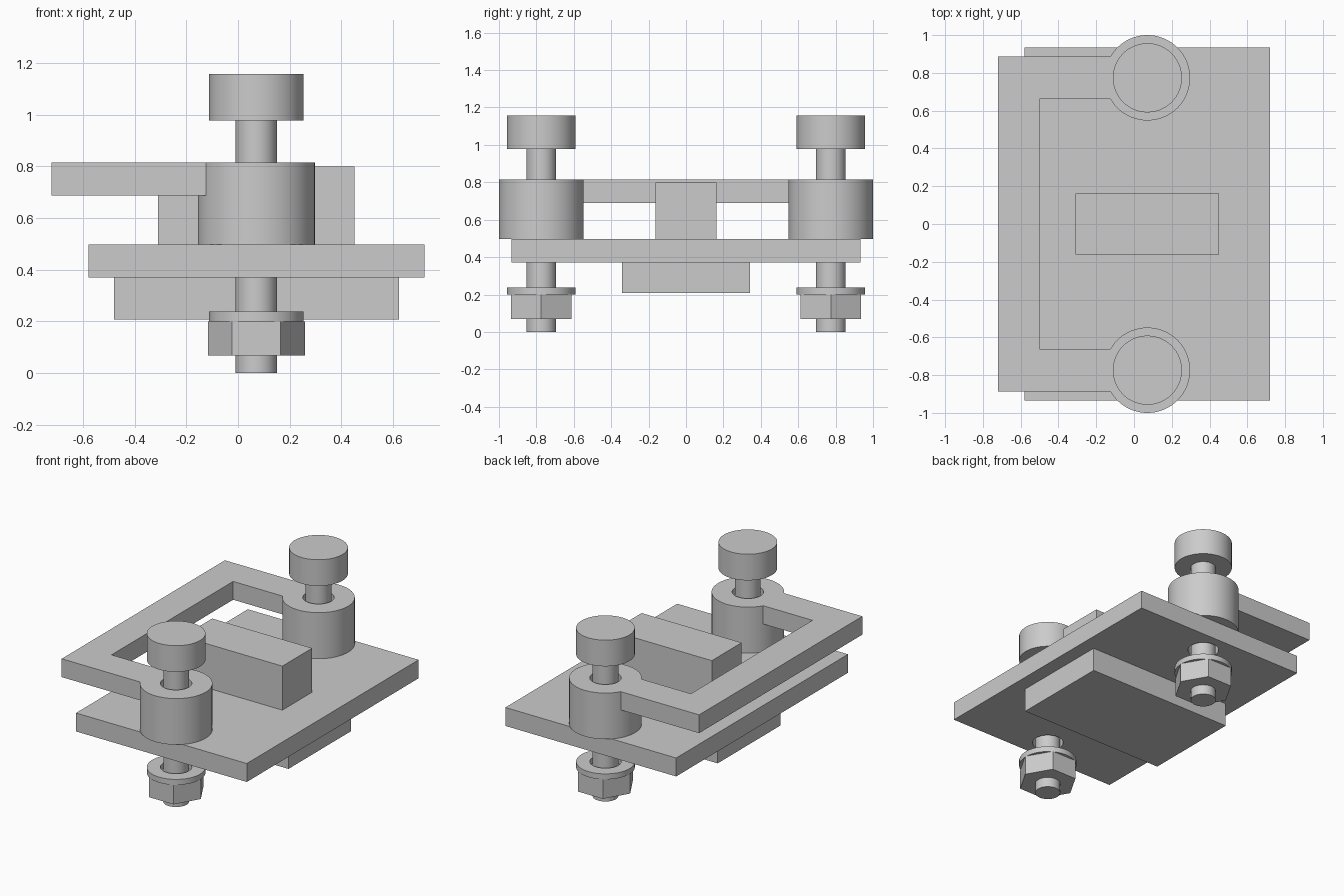
import bpy, bmesh, math

if "Cube" in bpy.data.objects:
    bpy.data.objects.remove(bpy.data.objects["Cube"])

CX, BY = 0.071, 0.774           # bolt axis x, bolt distance from centre in y
COLLAR_R, HOLE_R = 0.226, 0.098
PLATE_Z0, PLATE_Z1, TOP_Z = 0.37, 0.497, 0.814

steel = bpy.data.materials.new("grey_steel")
steel.diffuse_color = (0.6, 0.6, 0.6, 1)
steel.use_nodes = True
steel.node_tree.nodes["Principled BSDF"].inputs["Base Color"].default_value = steel.diffuse_color


def circle(y, r, n=72, x=CX):
    return [(x + r * math.cos(2 * math.pi * i / n),
             y + r * math.sin(2 * math.pi * i / n)) for i in range(n)]


def rect(x0, x1, half_y):
    return [(x0, -half_y), (x1, -half_y), (x1, half_y), (x0, half_y)]


def slab(name, z0, z1, *loops):
    """Extrude an outline (first loop) with optional holes (other loops)."""
    bm = bmesh.new()
    edges = []
    for pts in loops:
        vs = [bm.verts.new((x, y, z0)) for x, y in pts]
        edges += [bm.edges.new((a, b)) for a, b in zip(vs, vs[1:] + vs[:1])]
    bmesh.ops.triangle_fill(bm, use_beauty=True, use_dissolve=False, edges=edges)
    ext = bmesh.ops.extrude_face_region(bm, geom=bm.faces[:], use_keep_orig=True)
    for v in ext["geom"]:
        if isinstance(v, bmesh.types.BMVert):
            v.co.z = z1
    bmesh.ops.recalc_face_normals(bm, faces=bm.faces[:])
    me = bpy.data.meshes.new(name)
    bm.to_mesh(me)
    bm.free()
    me.materials.append(steel)
    ob = bpy.data.objects.new(name, me)
    bpy.context.collection.objects.link(ob)
    bpy.ops.object.select_all(action='DESELECT')
    ob.select_set(True)
    bpy.context.view_layer.objects.active = ob
    bpy.ops.object.shade_smooth_by_angle(angle=math.radians(30))
    return ob


# Base plate with two clearance holes, and the blocks above and below it
slab("base_plate", PLATE_Z0, PLATE_Z1, rect(-0.579, 0.721, 0.934),
     circle(-BY, HOLE_R), circle(BY, HOLE_R))
slab("lower_block", 0.207, PLATE_Z0, rect(-0.48, 0.623, 0.341))
slab("upper_block", PLATE_Z1, 0.80, rect(-0.31, 0.451, 0.162))

# U-shaped bar whose arms end on the round collars
HALF = COLLAR_R / 2             # half the arm width, meets the collar at 30 degrees
arc = [(CX + COLLAR_R * math.cos(math.radians(a)),
        COLLAR_R * math.sin(math.radians(a))) for a in range(150, 211, 5)]
upper = [(x, BY + y) for x, y in arc]
lower = [(x, -BY + y) for x, y in arc]
slab("u_bar", 0.688, TOP_Z,
     [(-0.721, BY + HALF)] + upper + [(-0.5, BY - HALF), (-0.5, -BY + HALF)]
     + lower + [(-0.721, -BY - HALF)])

# Collar, bolt, washer and nut on each side
for side, y in (("front", -BY), ("back", BY)):
    slab(side + "_collar", PLATE_Z1, TOP_Z, circle(y, COLLAR_R), circle(y, HOLE_R))
    slab(side + "_bolt_shaft", 0.0, 0.98, circle(y, 0.08))
    slab(side + "_bolt_head", 0.978, 1.158, circle(y, 0.183))
    slab(side + "_washer", 0.20, 0.238, circle(y, 0.183), circle(y, HOLE_R))
    slab(side + "_hex_nut", 0.068, 0.20, circle(y, 0.188, 6), circle(y, 0.08))
